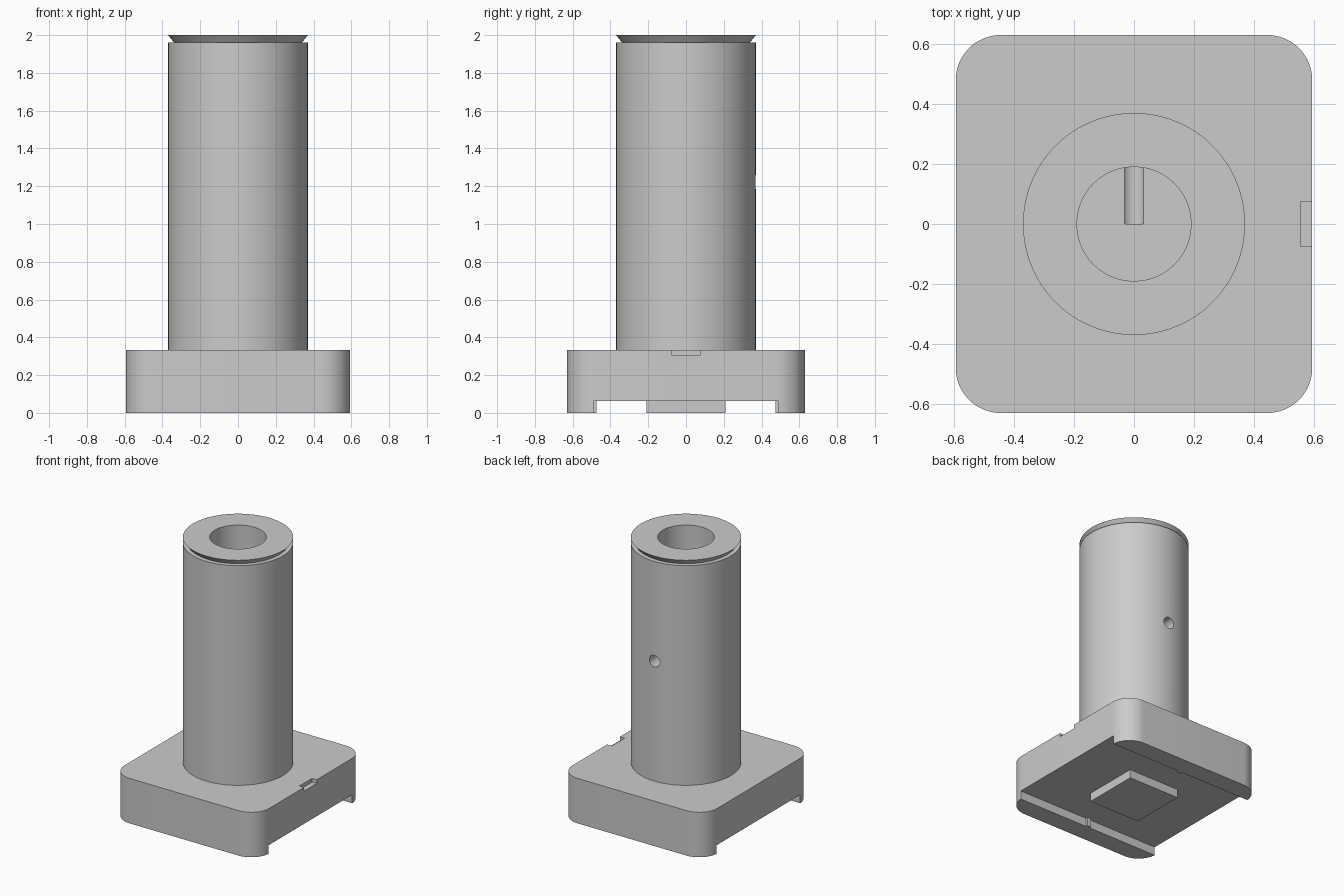
import bpy, bmesh
from math import pi, sin, cos, radians
from mathutils import Matrix

if "Cube" in bpy.data.objects:
    bpy.data.objects.remove(bpy.data.objects["Cube"], do_unlink=True)

HALF_X, HALF_Y, CORNER = 0.594, 0.63, 0.15
BASE_TOP, RECESS = 0.333, 0.063

grey = bpy.data.materials.new("plain grey")
grey.use_nodes = True
grey.diffuse_color = (0.6, 0.6, 0.6, 1)
grey.node_tree.nodes["Principled BSDF"].inputs["Base Color"].default_value = (0.6, 0.6, 0.6, 1)


def finish(name, bm):
    bmesh.ops.recalc_face_normals(bm, faces=bm.faces)
    mesh = bpy.data.meshes.new(name)
    bm.to_mesh(mesh)
    bm.free()
    mesh.materials.append(grey)
    obj = bpy.data.objects.new(name, mesh)
    bpy.context.collection.objects.link(obj)
    return obj


def box(name, x, y, z):
    """Box from (low, high) ranges."""
    bm = bmesh.new()
    bmesh.ops.create_cube(bm, size=1)
    for v in bm.verts:
        v.co = [r[0] + (c + 0.5) * (r[1] - r[0]) for c, r in zip(v.co, (x, y, z))]
    return finish(name, bm)


def cut(obj, cutter):
    mod = obj.modifiers.new("cut", "BOOLEAN")
    mod.operation, mod.solver, mod.object = "DIFFERENCE", "EXACT", cutter
    cutter.hide_render = True
    bpy.context.view_layer.objects.active = obj
    bpy.ops.object.modifier_apply(modifier=mod.name)
    bpy.data.objects.remove(cutter, do_unlink=True)


def smooth(obj):
    bpy.ops.object.select_all(action="DESELECT")
    obj.select_set(True)
    bpy.context.view_layer.objects.active = obj
    bpy.ops.object.shade_smooth_by_angle(angle=radians(30))


# Base block with rounded vertical corners
bm = bmesh.new()
outline = []
for i, (sx, sy) in enumerate(((1, 1), (-1, 1), (-1, -1), (1, -1))):
    for k in range(13):
        a = (i + k / 12) * pi / 2
        outline.append(bm.verts.new((sx * (HALF_X - CORNER) + CORNER * cos(a),
                                     sy * (HALF_Y - CORNER) + CORNER * sin(a), 0)))
face = bm.faces.new(outline)
top = bmesh.ops.extrude_face_region(bm, geom=[face])["geom"]
bmesh.ops.translate(bm, vec=(0, 0, BASE_TOP),
                    verts=[g for g in top if isinstance(g, bmesh.types.BMVert)])
base = finish("base", bm)

# Underside channel between the two rails, and the notch on the left edge
cut(base, box("channel_cutter", (-1, 1), (-0.489, 0.489), (-0.1, RECESS)))
cut(base, box("notch_cutter", (0.555, 0.7), (-0.075, 0.075), (0.305, 0.5)))
smooth(base)

# Locating pad and rail ribs under the base
box("locating_pad", (-0.21, 0.21), (-0.21, 0.21), (0, RECESS + 0.02))
for side, name in ((1, "back_rib"), (-1, "front_rib")):
    box(name, (-0.016, 0.016), sorted((side * 0.474, side * 0.5)), (0, RECESS + 0.02))

# Hollow shaft with an undercut rim, turned from a profile
FLOOR = 1.193
profile = [(0, 0.3), (0.37, 0.3), (0.37, 1.96), (0.338, 1.96),
           (0.37, 2), (0.19, 2), (0.19, FLOOR), (0, FLOOR)]
bm = bmesh.new()
verts = [bm.verts.new((r, 0, z)) for r, z in profile]
edges = [bm.edges.new(pair) for pair in zip(verts, verts[1:])]
bmesh.ops.spin(bm, geom=verts + edges, cent=(0, 0, 0), axis=(0, 0, 1),
               angle=2 * pi, steps=96)
bmesh.ops.remove_doubles(bm, verts=bm.verts, dist=0.0001)
shaft = finish("shaft", bm)

# Cross hole drilled from the back to the shaft centre
bm = bmesh.new()
bmesh.ops.create_cone(bm, cap_ends=True, segments=32, radius1=0.043, radius2=0.043, depth=0.5,
                      matrix=Matrix.Translation((0, 0.25, 1.222)) @ Matrix.Rotation(pi / 2, 4, "X"))
cut(shaft, finish("hole_cutter", bm))
smooth(shaft)
